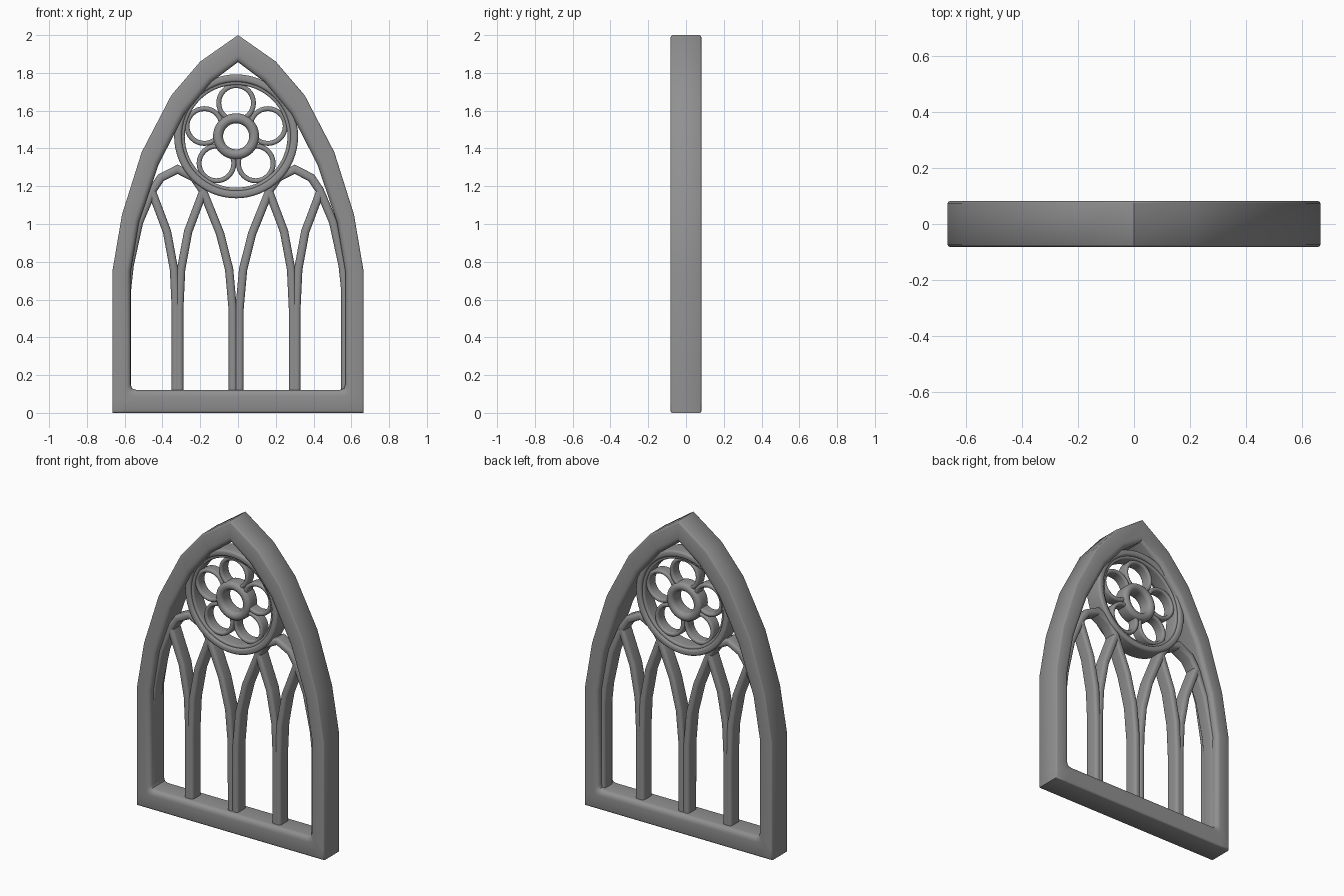
import bpy, bmesh, math
from mathutils import Vector

if "Cube" in bpy.data.objects:
    bpy.data.objects.remove(bpy.data.objects["Cube"])

CX, ROSE_Z = -0.01, 1.464      # tracery axis and rose centre height

stone = bpy.data.materials.new("dark_stone")
stone.diffuse_color = (0.28, 0.28, 0.28, 1)
stone.use_nodes = True
stone.node_tree.nodes["Principled BSDF"].inputs["Base Color"].default_value = stone.diffuse_color


def finish(name, bm):
    bmesh.ops.recalc_face_normals(bm, faces=bm.faces)
    me = bpy.data.meshes.new(name)
    bm.to_mesh(me)
    bm.free()
    me.materials.append(stone)
    ob = bpy.data.objects.new(name, me)
    bpy.context.collection.objects.link(ob)
    bpy.ops.object.select_all(action='DESELECT')
    ob.select_set(True)
    bpy.context.view_layer.objects.active = ob
    bpy.ops.object.shade_smooth_by_angle(angle=math.radians(40))
    return ob


def skin(name, sections, closed):
    """Join a row of equal closed cross-sections into a solid."""
    bm = bmesh.new()
    rows = [[bm.verts.new(p) for p in s] for s in sections]
    n, m = len(rows), len(rows[0])
    for i in range(n if closed else n - 1):
        a, b = rows[i], rows[(i + 1) % n]
        for j in range(m):
            k = (j + 1) % m
            bm.faces.new((a[j], a[k], b[k], b[j]))
    if not closed:
        bm.faces.new(rows[0])
        bm.faces.new(rows[-1])
    return finish(name, bm)


def rounded(hw, hd, r, seg=4):
    """Rounded rectangle section: (across, depth) points."""
    pts = []
    for q, (sx, sy) in enumerate(((1, 1), (-1, 1), (-1, -1), (1, -1))):
        for i in range(seg + 1):
            a = math.pi / 2 * (q + i / seg)
            pts.append((sx * (hw - r) + r * math.cos(a), sy * (hd - r) + r * math.sin(a)))
    return pts


def ring(name, cx, cz, section, steps=48):
    """Revolve a (radius, depth) section around the y direction."""
    secs = []
    for i in range(steps):
        a = math.tau * i / steps
        secs.append([(cx + r * math.cos(a), y, cz + r * math.sin(a)) for r, y in section])
    return skin(name, secs, True)


def band(r_in, r_out, hd, r):
    mid = (r_in + r_out) / 2
    return [(mid + u, y) for u, y in rounded((r_out - r_in) / 2, hd, r)]


def bar(name, path, hw=0.022, hd=0.046):
    """Sweep a rounded bar along a mitred path in the xz plane."""
    P = [Vector(p) for p in path]
    secs = []
    for i, p in enumerate(P):
        d0 = (p - P[max(i - 1, 0)]) if i else P[1] - p
        d1 = (P[i + 1] - p) if i < len(P) - 1 else d0
        d0, d1 = d0.normalized(), d1.normalized()
        t = (d0 + d1).normalized()
        n = Vector((-t.y, t.x)) / max(t.dot(d0), 0.5)
        secs.append([(p.x + n.x * u, y, p.y + n.y * u) for u, y in rounded(hw, hd, 0.018)])
    return skin(name, secs, False)


# Pointed outer frame: paired outer and inner outline points, right half
half = [((0.0, 0.0), (0.0, 0.122)), ((0.6, 0.0), (0.54, 0.122)),
        ((0.665, 0.0), (0.561, 0.13)), ((0.665, 0.06), (0.568, 0.15)),
        ((0.665, 0.75), (0.568, 0.75)), ((0.614, 1.05), (0.524, 1.01)),
        ((0.51, 1.38), (0.420, 1.315)), ((0.354, 1.68), (0.284, 1.58)),
        ((0.20, 1.86), (0.140, 1.752)), ((0.0, 2.0), (0.0, 1.857))]
mirror = [((-a[0], a[1]), (-b[0], b[1])) for a, b in half[-2:0:-1]]
# Section from outer (0) to inner (1) outline, eased edges front and back
prof = [(0, -.074), (.03, -.079), (.1, -.082), (.72, -.082)]
prof += [(.72 + .28 * math.sin(a), -.054 - .028 * math.cos(a))
         for a in (math.radians(d) for d in (18, 36, 54, 72, 90))]
prof += [(t, -y) for t, y in reversed(prof)]
skin("window_frame",
     [[(o[0] + (i[0] - o[0]) * t, y, o[1] + (i[1] - o[1]) * t) for t, y in prof]
      for o, i in half + mirror], True)

# Lancet tracery, mirrored about the tracery axis (offsets from the axis)
FOOT = 0.11
main_arch = [(0.578, FOOT), (0.578, 0.65), (0.564, 0.78), (0.514, 1.01), (0.442, 1.18),
             (0.398, 1.245), (0.31, 1.29), (0.222, 1.245), (0.178, 1.18),
             (0.085, 0.95), (0.037, 0.76), (0.018, 0.55), (0.017, FOOT)]
inner_branch = [(0.009, FOOT), (0.009, 0.55), (0.019, 0.76), (0.056, 0.96), (0.137, 1.175)]
for s, side in ((-1, "left"), (1, "right")):
    bar(side + "_main_arch", [(CX + s * x, z) for x, z in main_arch])
    for b, pos in ((-1, "inner"), (1, "outer")):
        bar(f"{side}_{pos}_branch", [(CX + s * (0.31 + b * x), z) for x, z in inner_branch])

# Rose: stepped outer ring, hub and five petal rings
ring("rose_outer_ring", CX, ROSE_Z, band(0.288, 0.328, 0.06, 0.014), 64)
ring("rose_inner_ring", CX, ROSE_Z, band(0.272, 0.296, 0.046, 0.01), 64)
ring("rose_hub", CX, ROSE_Z, band(0.069, 0.122, 0.05, 0.025))
for i in range(5):
    a = math.pi / 2 + math.tau * i / 5
    ring(f"rose_petal_{i + 1}", CX + 0.177 * math.cos(a), ROSE_Z + 0.177 * math.sin(a),
         band(0.079, 0.105, 0.036, 0.012), 32)
